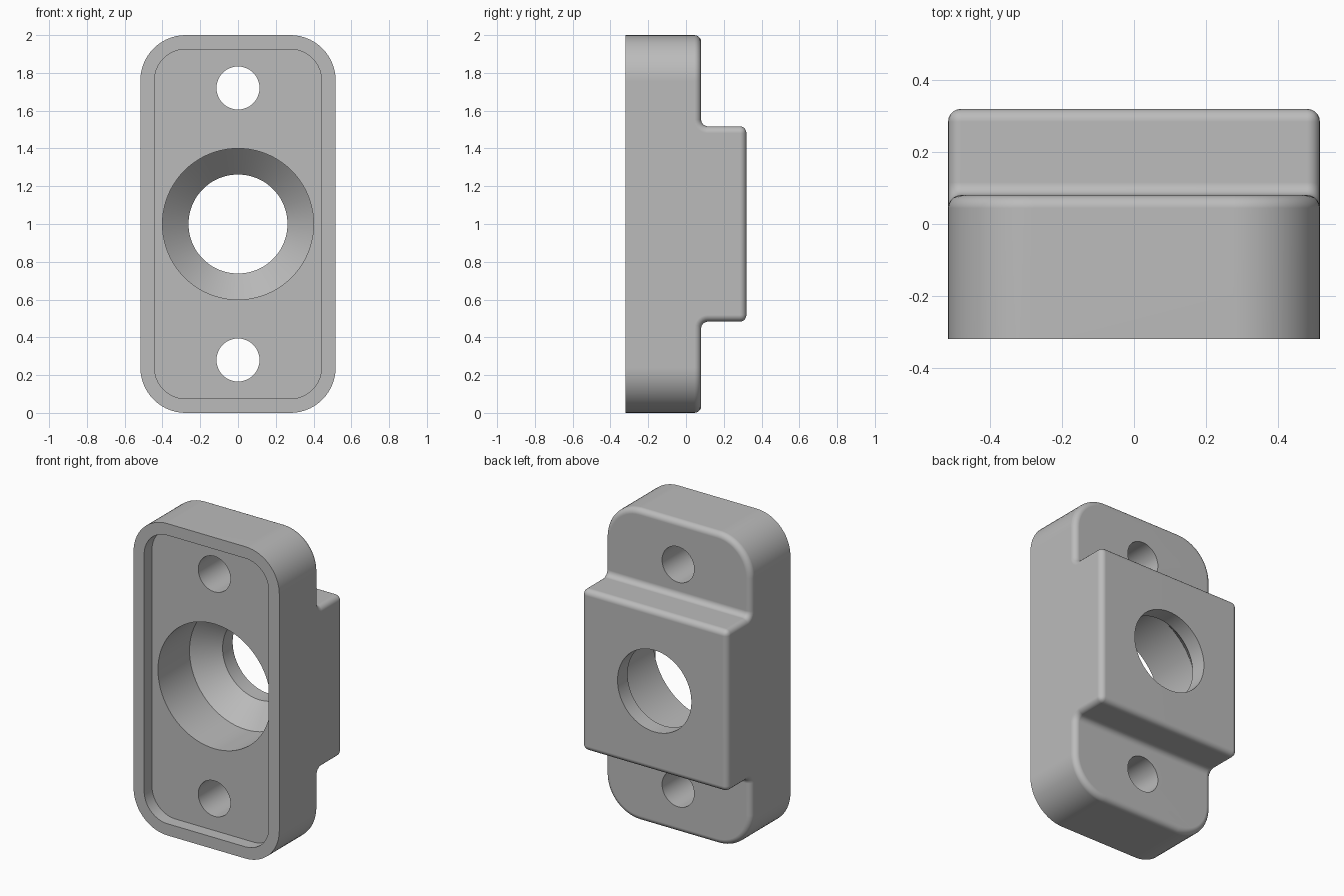
import bpy
import bmesh
from math import pi, cos, sin, radians
from mathutils import Vector, Matrix

cube = bpy.data.objects.get("Cube")
if cube:
    bpy.data.objects.remove(cube, do_unlink=True)

FRONT, STEP, BACK = -0.32, 0.08, 0.32
HALF_W, HEIGHT, MID = 0.517, 2.0, 1.0
ROUND = 0.036

grey = bpy.data.materials.new("light grey")
grey.use_nodes = True
colour = (0.5, 0.5, 0.5, 1)
grey.diffuse_color = colour
grey.node_tree.nodes["Principled BSDF"].inputs["Base Color"].default_value = colour


def make_object(name, bm):
    bmesh.ops.recalc_face_normals(bm, faces=bm.faces)
    mesh = bpy.data.meshes.new(name)
    bm.to_mesh(mesh)
    bm.free()
    mesh.materials.append(grey)
    obj = bpy.data.objects.new(name, mesh)
    bpy.context.collection.objects.link(obj)
    return obj


def extrude(name, points, offset):
    """Solid made by sweeping a closed outline along a vector."""
    bm = bmesh.new()
    face = bm.faces.new([bm.verts.new(p) for p in points])
    swept = bmesh.ops.extrude_face_region(bm, geom=[face], use_keep_orig=True)
    moved = [v for v in swept["geom"] if isinstance(v, bmesh.types.BMVert)]
    bmesh.ops.translate(bm, verts=moved, vec=offset)
    return make_object(name, bm)


def arc(cx, cz, r, start, end, steps):
    return [(cx + r * cos(radians(start + (end - start) * i / steps)),
             cz + r * sin(radians(start + (end - start) * i / steps)))
            for i in range(steps + 1)]


def rounded_prism(name, half_w, half_h, r, y0, y1):
    outline = []
    for k, (sx, sz) in enumerate([(1, 1), (-1, 1), (-1, -1), (1, -1)]):
        outline += arc(sx * (half_w - r), MID + sz * (half_h - r), r,
                       90 * k, 90 * k + 90, 14)
    return extrude(name, [(x, y0, z) for x, z in outline], (0, y1 - y0, 0))


def lathe(name, profile, z, sides):
    """Solid turned about a front-to-back axis; profile is (radius, y)."""
    bm = bmesh.new()
    rings = [[bm.verts.new((r * cos(2 * pi * i / sides), y,
                            z + r * sin(2 * pi * i / sides)))
              for i in range(sides)] for r, y in profile]
    for a, b in zip(rings, rings[1:]):
        for i in range(sides):
            j = (i + 1) % sides
            bm.faces.new((a[i], a[j], b[j], b[i]))
    bm.faces.new(rings[0])
    bm.faces.new(rings[-1])
    return make_object(name, bm)


def combine(obj, tool, operation):
    """Apply a boolean and remove the tool."""
    mod = obj.modifiers.new("boolean", 'BOOLEAN')
    mod.operation, mod.object, mod.solver = operation, tool, 'EXACT'
    bpy.context.view_layer.update()
    graph = bpy.context.evaluated_depsgraph_get()
    mesh = bpy.data.meshes.new_from_object(obj.evaluated_get(graph))
    obj.modifiers.clear()
    obj.data = mesh
    bpy.data.objects.remove(tool, do_unlink=True)


# Stepped side profile with filleted inner corners, swept across the width
block = 0.517
upper = [(FRONT, HEIGHT + 0.2), (STEP, HEIGHT + 0.2)]
upper += arc(STEP + ROUND, MID + block + ROUND, ROUND, 180, 270, 6)
upper += [(BACK, MID + block)]
profile = upper + [(y, 2 * MID - z) for y, z in reversed(upper)]
housing = extrude("flange_housing", [(-0.8, y, z) for y, z in profile], (1.6, 0, 0))

# Trim to the rounded rectangular outline
combine(housing, rounded_prism("outline", HALF_W, HEIGHT / 2, 0.24, -0.6, 0.6),
        'INTERSECT')

# Round every sharp edge except the flat front rim
bm = bmesh.new()
bm.from_mesh(housing.data)
bmesh.ops.remove_doubles(bm, verts=bm.verts, dist=0.0001)
bmesh.ops.dissolve_limit(bm, angle_limit=radians(0.5), verts=bm.verts, edges=bm.edges)
sharp = [e for e in bm.edges
         if e.calc_face_angle(0) > radians(40)
         and max(v.co.y for v in e.verts) > FRONT + 0.01]
bmesh.ops.bevel(bm, geom=sharp, offset=ROUND, offset_type='OFFSET', segments=5,
                profile=0.5, affect='EDGES', clamp_overlap=True)
bm.to_mesh(housing.data)
bm.free()

# Front recess, two bolt holes and the tapered bearing bore
combine(housing, rounded_prism("recess", 0.442, 0.925, 0.165, -0.6, FRONT + 0.08),
        'DIFFERENCE')
for z in (0.28, 1.72):
    combine(housing, lathe("bolt_hole", [(0.114, -0.5), (0.114, 0.5)], z, 48),
            'DIFFERENCE')
bore = [(0.4, -0.5), (0.4, STEP), (0.262, 0.218), (0.262, 0.5)]
combine(housing, lathe("bearing_bore", bore, MID, 80), 'DIFFERENCE')

# Smooth rounds, crisp rims, clean flats
bpy.ops.object.select_all(action='DESELECT')
housing.select_set(True)
bpy.context.view_layer.objects.active = housing
bpy.ops.object.shade_smooth_by_angle(angle=radians(30))
weighted = housing.modifiers.new("weighted_normals", 'WEIGHTED_NORMAL')
weighted.keep_sharp = True
